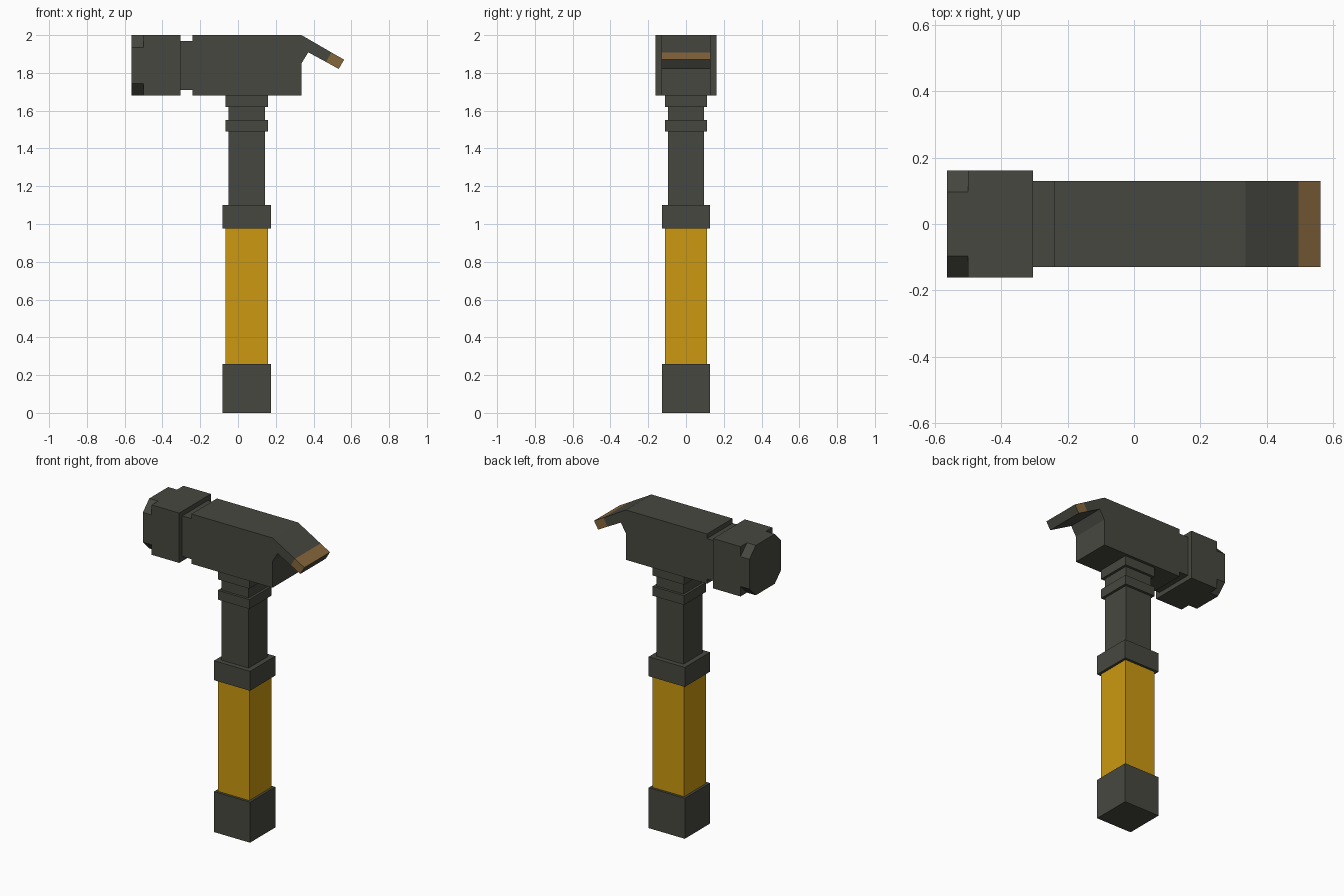
import bpy, bmesh
from mathutils import Vector

cube = bpy.data.objects.get("Cube")
if cube:
    bpy.data.objects.remove(cube, do_unlink=True)


def material(name, rgb):
    m = bpy.data.materials.new(name)
    m.use_nodes = True
    colour = (*rgb, 1.0)
    m.diffuse_color = colour
    m.node_tree.nodes["Principled BSDF"].inputs["Base Color"].default_value = colour
    return m


GREY = material("dark grey", (0.064, 0.064, 0.053))
YELLOW = material("grip yellow", (0.60, 0.315, 0.005))
BROWN = material("worn bronze", (0.24, 0.135, 0.045))


def prism(name, points, direction, mats):
    """Closed solid made by sweeping a flat outline along a direction."""
    bm = bmesh.new()
    face = bm.faces.new([bm.verts.new(p) for p in points])
    swept = bmesh.ops.extrude_face_region(bm, geom=[face])["geom"]
    verts = [g for g in swept if isinstance(g, bmesh.types.BMVert)]
    bmesh.ops.translate(bm, verts=verts, vec=Vector(direction))
    bmesh.ops.recalc_face_normals(bm, faces=bm.faces)
    mesh = bpy.data.meshes.new(name)
    bm.to_mesh(mesh)
    bm.free()
    for m in mats:
        mesh.materials.append(m)
    obj = bpy.data.objects.new(name, mesh)
    bpy.context.collection.objects.link(obj)
    return obj


def box(name, x0, x1, half_y, z0, z1, mat=GREY):
    outline = [(x0, -half_y, z0), (x1, -half_y, z0), (x1, -half_y, z1), (x0, -half_y, z1)]
    return prism(name, outline, (0, 2 * half_y, 0), [mat])


# Handle: square sections stacked on one axis (half width, bottom, top)
AXIS = 0.047
for name, half, z0, z1, mat in [
    ("handle_butt", 0.128, 0.0, 0.26, GREY),
    ("handle_grip", 0.112, 0.26, 0.975, YELLOW),
    ("grip_collar", 0.128, 0.975, 1.10, GREY),
    ("shaft", 0.096, 1.10, 1.685, GREY),
    ("shaft_ring", 0.112, 1.49, 1.55, GREY),
    ("head_ring", 0.112, 1.62, 1.685, GREY),
]:
    box(name, AXIS - half, AXIS + half, half, z0, z1, mat)

# Head body with the bent claw, as one side profile
HALF = 0.13
profile = [(-0.24, 1.68), (0.336, 1.68), (0.336, 1.85), (0.372, 1.909),
           (0.466, 1.858), (0.495, 1.908), (0.336, 2.0), (-0.24, 2.0)]
prism("head_body", [(x, -HALF, z) for x, z in profile], (0, 2 * HALF, 0), [GREY])

# Claw tip: worn top and sides, grey end and underside
tip_profile = [(0.466, 1.858), (0.533, 1.821), (0.562, 1.870), (0.495, 1.908)]
tip = prism("claw_tip", [(x, -HALF, z) for x, z in tip_profile], (0, 2 * HALF, 0), [GREY, BROWN])
for p in tip.data.polygons:
    p.material_index = int(abs(p.normal.y) > 0.9 or p.normal.z > 0.3)

# Neck and striker block
box("head_neck", -0.305, -0.24, HALF, 1.71, 1.97)
box("striker_block", -0.50, -0.305, 0.161, 1.68, 2.0)

# Striker face: octagon with cut corners
a, cut, mid = 0.161, 0.065, 1.84
b = a - cut
octagon = [(-b, -a), (b, -a), (a, -b), (a, b), (b, a), (-b, a), (-a, b), (-a, -b)]
prism("striker_face", [(-0.563, y, mid + z * 0.16 / a) for y, z in octagon], (0.063, 0, 0), [GREY])
